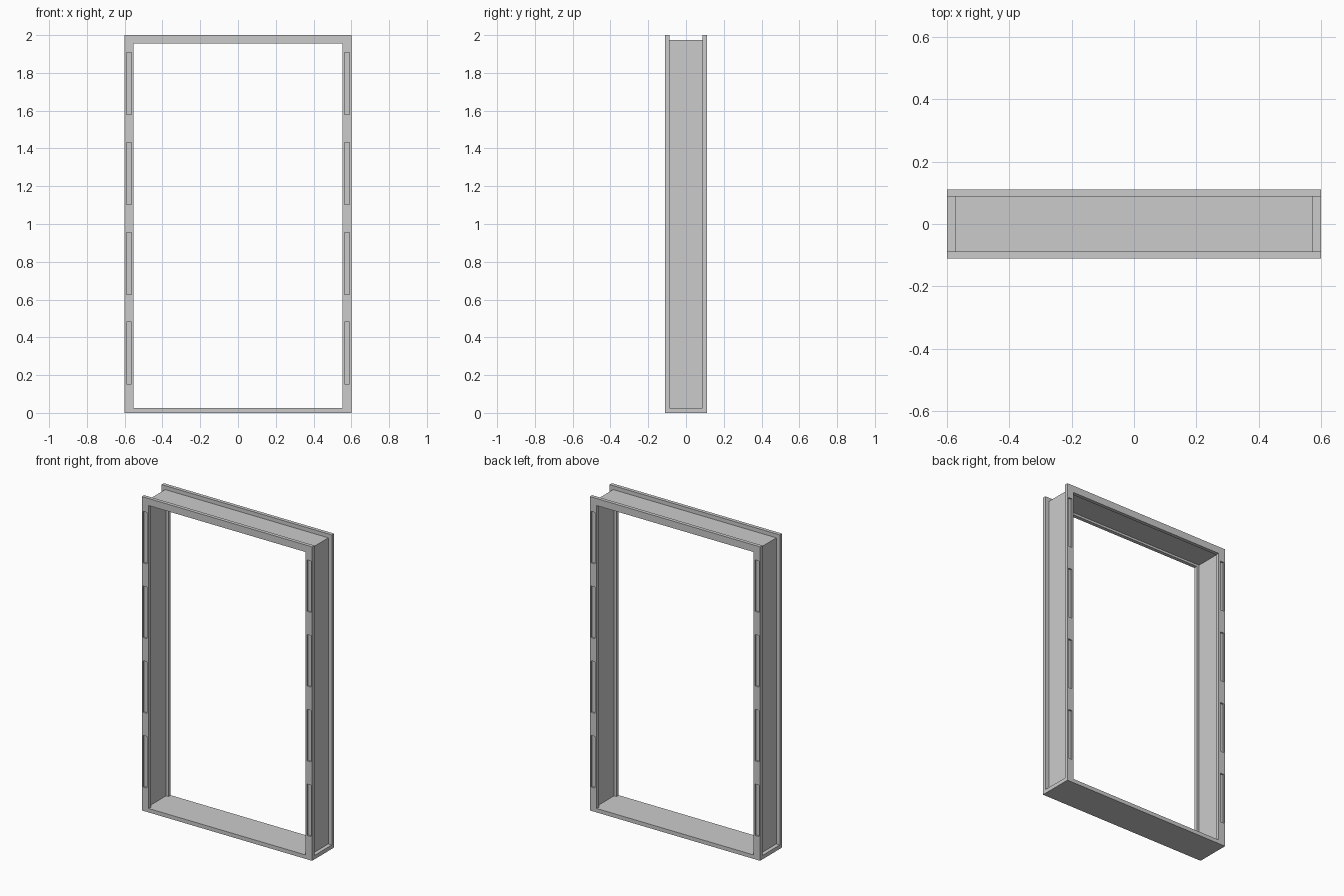
import bpy, bmesh
from mathutils import Matrix

if "Cube" in bpy.data.objects:
    bpy.data.objects.remove(bpy.data.objects["Cube"])

HALF_W, TOP, DEPTH = 0.6, 2.0, 0.111     # outer half width, height, half depth
FLANGE_Y = 0.088                         # inner plane of the face flanges
SILL = 0.025


def finish(bm, name):
    bmesh.ops.recalc_face_normals(bm, faces=bm.faces)
    mesh = bpy.data.meshes.new(name)
    bm.to_mesh(mesh)
    bm.free()
    obj = bpy.data.objects.new(name, mesh)
    bpy.context.collection.objects.link(obj)
    return obj


def add_box(bm, x0, x1, y0, y1, z0, z1):
    size = Matrix.Diagonal((x1 - x0, y1 - y0, z1 - z0, 1))
    place = Matrix.Translation(((x0 + x1) / 2, (y0 + y1) / 2, (z0 + z1) / 2))
    bmesh.ops.create_cube(bm, size=1, matrix=place @ size)


def portal(name, outer, inner, top, inner_top, y0, y1):
    """Upside-down U profile standing on the sill, extruded along y."""
    pts = [(-outer, SILL), (-outer, top), (outer, top), (outer, SILL),
           (inner, SILL), (inner, inner_top), (-inner, inner_top), (-inner, SILL)]
    bm = bmesh.new()
    face = bm.faces.new([bm.verts.new((x, y0, z)) for x, z in pts])
    new = bmesh.ops.extrude_face_region(bm, geom=[face])["geom"]
    verts = [g for g in new if isinstance(g, bmesh.types.BMVert)]
    bmesh.ops.translate(bm, verts=verts, vec=(0, y1 - y0, 0))
    return finish(bm, name)


# Sill plate across the full depth
bm = bmesh.new()
add_box(bm, -HALF_W, HALF_W, -DEPTH, DEPTH, 0, SILL)
finish(bm, "sill")

# Thin web joining the two face flanges
portal("jamb_web", 0.575, 0.569, 1.975, 1.969, -FLANGE_Y, FLANGE_Y)

# Front and back flanges with shallow slots down both sides
for side, s in (("front", -1), ("back", 1)):
    y0, y1 = sorted((s * FLANGE_Y, s * DEPTH))
    flange = portal(side + "_flange", HALF_W, 0.552, TOP, 1.955, y0, y1)
    bm = bmesh.new()
    c0, c1 = sorted((s * (DEPTH - 0.01), s * (DEPTH + 0.02)))
    for i in range(4):
        z = 0.152 + 0.476 * i
        for x in (-0.578, 0.578):
            add_box(bm, x - 0.0135, x + 0.0135, c0, c1, z, z + 0.328)
    cutter = finish(bm, side + "_slot_cutter")
    cutter.hide_render = True
    cutter.hide_set(True)
    mod = flange.modifiers.new("slots", 'BOOLEAN')
    mod.operation = 'DIFFERENCE'
    mod.solver = 'EXACT'
    mod.object = cutter
